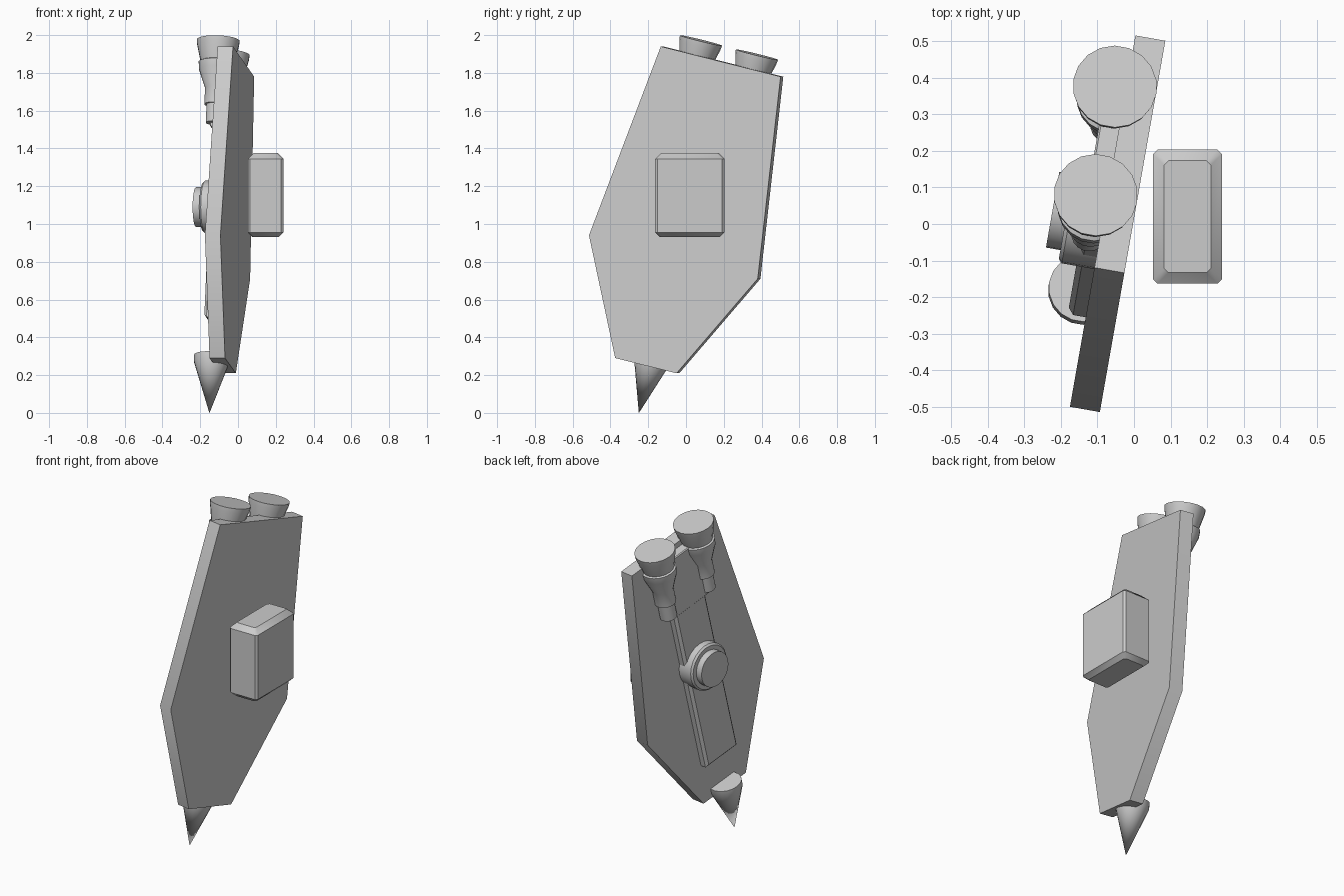
import bpy, bmesh
from math import radians, sin, cos, pi
from mathutils import Matrix, Vector

if "Cube" in bpy.data.objects:
    bpy.data.objects.remove(bpy.data.objects["Cube"], do_unlink=True)

grey = bpy.data.materials.new("light grey")
grey.use_nodes = True
grey.diffuse_color = (0.6, 0.6, 0.6, 1)
grey.node_tree.nodes["Principled BSDF"].inputs["Base Color"].default_value = (0.6, 0.6, 0.6, 1)

# Frames: panel is yawed, fittings also lean in the panel's plane around the hub
PANEL = Matrix.Translation((-0.087, 0, 0)) @ Matrix.Rotation(radians(-10), 4, 'Z')
FITTING = PANEL @ Matrix.Translation((0, 0.015, 1.09)) @ Matrix.Rotation(radians(-14), 4, 'X')


def finish(name, bm, frame):
    bmesh.ops.recalc_face_normals(bm, faces=bm.faces)
    bm.transform(frame)
    mesh = bpy.data.meshes.new(name)
    bm.to_mesh(mesh)
    bm.free()
    mesh.materials.append(grey)
    ob = bpy.data.objects.new(name, mesh)
    bpy.context.collection.objects.link(ob)
    bpy.ops.object.select_all(action='DESELECT')
    ob.select_set(True)
    bpy.context.view_layer.objects.active = ob
    bpy.ops.object.shade_smooth_by_angle(angle=radians(35))
    return ob


def hull(name, points, frame):
    """Convex solid around a set of points."""
    bm = bmesh.new()
    for p in points:
        bm.verts.new(p)
    bmesh.ops.convex_hull(bm, input=bm.verts)
    bmesh.ops.dissolve_limit(bm, angle_limit=radians(1), verts=bm.verts, edges=bm.edges)
    return finish(name, bm, frame)


def lathe(name, profile, frame, sides=18):
    """Closed turned solid about local z from (radius, height) pairs."""
    bm = bmesh.new()
    rings = []
    for r, h in profile:
        if r == 0:
            rings.append([bm.verts.new((0, 0, h))] * sides)
        else:
            rings.append([bm.verts.new((r * cos(2 * pi * i / sides), r * sin(2 * pi * i / sides), h))
                          for i in range(sides)])
    for a, b in zip(rings, rings[1:]):
        for i in range(sides):
            j = (i + 1) % sides
            bm.faces.new(dict.fromkeys((a[i], a[j], b[j], b[i])))
    for ring, (r, h) in zip((rings[0], rings[-1]), (profile[0], profile[-1])):
        if r:
            bm.faces.new(ring)
    return finish(name, bm, frame)


def chamfered_slab(name, half_width, low, high, depth, chamfer):
    """Slab on the panel's outer face with its raised edge chamfered."""
    points = []
    for d, c in ((0.01, 0), (chamfer - depth, 0), (-depth, chamfer)):
        for side in (-1, 1):
            points += [(d, side * (half_width - c), low + c), (d, side * (half_width - c), high - c)]
    return hull(name, points, FITTING)


# Six-sided panel
outline = [(-0.121, 1.94), (0.523, 1.78), (0.40, 0.71), (-0.036, 0.21), (-0.366, 0.29), (-0.507, 0.94)]
hull("panel", [(d, y, z) for d in (0, 0.083) for y, z in outline], PANEL)

# Spine bar and the crosspiece carrying the nozzles
chamfered_slab("spine_bar", 0.125, -0.63, 0.5, 0.05, 0.015)
chamfered_slab("nozzle_crosspiece", 0.17, 0.40, 0.76, 0.055, 0.005)

# Stepped hub facing outwards
outward = FITTING @ Matrix.Rotation(radians(-90), 4, 'Y')
lathe("hub", [(0.14, -0.01), (0.14, 0.09), (0.13, 0.1), (0.105, 0.1), (0.105, 0.14)], outward, 24)

# Pair of flared nozzles
nozzle = [(0.115, 0), (0.112, -0.025), (0.09, -0.115), (0.1, -0.12), (0.097, -0.16), (0.06, -0.26),
          (0.06, -0.35), (0.048, -0.35), (0.048, -0.45)]
for label, side in (("front", -1), ("rear", 1)):
    lathe(label + "_nozzle", nozzle, FITTING @ Matrix.Translation((-0.031, side * 0.155, 0.87)))

# Spike at the foot
lathe("foot_spike", [(0.095, 0), (0.095, -0.035), (0, -0.315)],
      FITTING @ Matrix.Translation((-0.02, 0, -0.81)))

# Chamfered grip block beside the panel
block = []
for z, inset in ((0.93, 0.025), (0.955, 0), (1.345, 0), (1.375, 0.03)):
    hx, hy = 0.094 - inset, 0.183 - inset
    for sx in (-1, 1):
        for sy in (-1, 1):
            block += [(sx * hx, sy * (hy - 0.012), z), (sx * (hx - 0.012), sy * hy, z)]
hull("grip_block", block, Matrix.Translation((0.146, 0.02, 0)))
